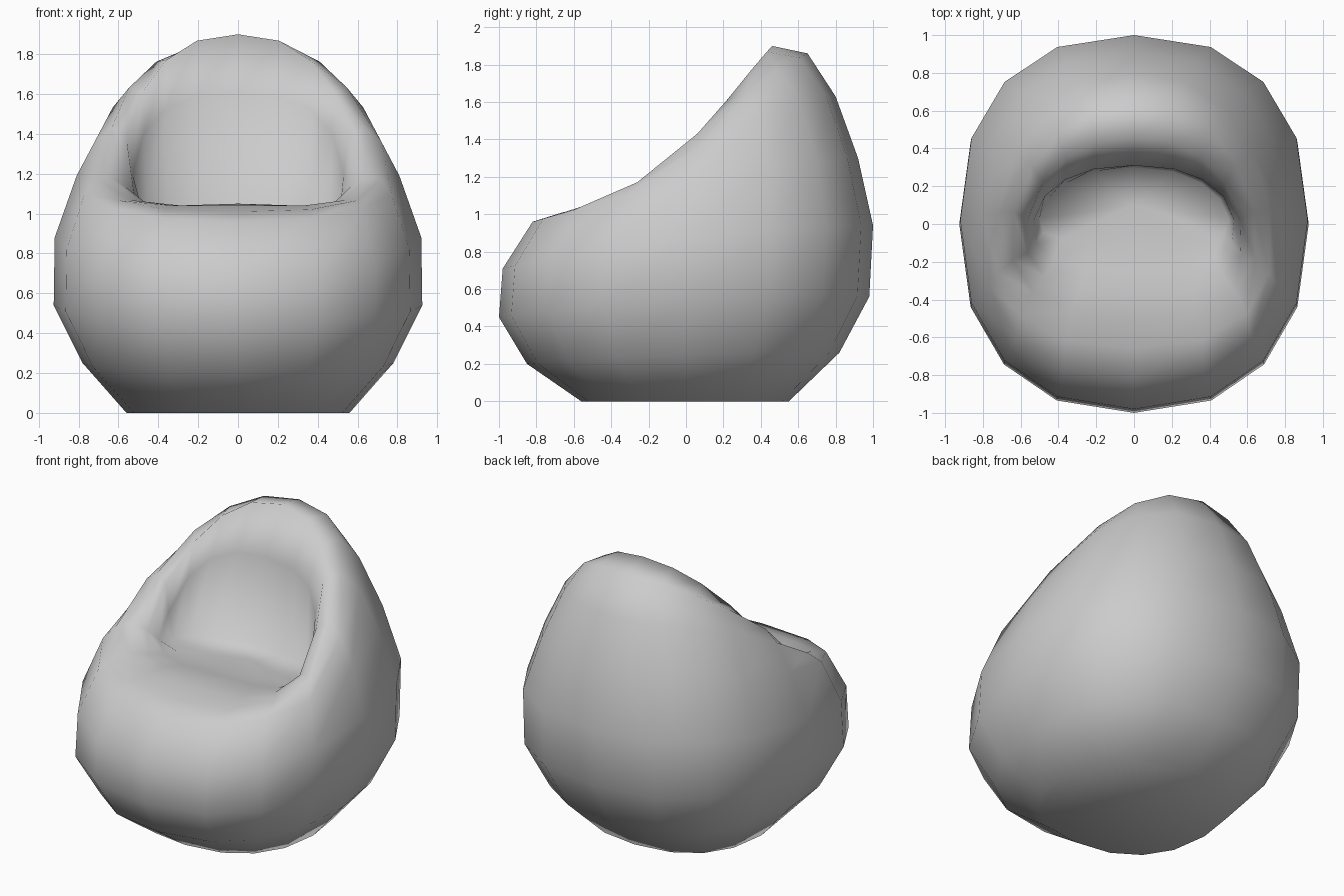
import bpy, bmesh, math

if "Cube" in bpy.data.objects:
    bpy.data.objects.remove(bpy.data.objects["Cube"])

SIDES = 16

# Lofted loops from base, over the rim, into the pocket:
# front y, front z, half width, side y, side z, back y, back z,
# taper, s-curve at front, s-curve at back
LOOPS = [
    (-.56, 0, .56, 0, 0, .55, 0, 0, 0, 0),
    (-.85, .20, .78, 0, .25, .82, .26, 0, 0, 0),
    (-1.0, .45, .925, 0, .54, .98, .56, 0, 0, 0),
    (-.98, .71, .92, .02, .88, 1.0, .94, 0, 0, 0),
    (-.82, .96, .81, .05, 1.19, .92, 1.30, .04, .1, .1),
    (-.66, 1.01, .72, .06, 1.36, .80, 1.63, .15, .4, .4),
    (-.50, 1.04, .635, .06, 1.43, .65, 1.86, .18, .5, .12),
    (-.38, 1.05, .56, .03, 1.38, .46, 1.90, .18, .5, .15),
    (-.25, 1.03, .53, .02, 1.20, .31, 1.60, .10, .3, .5),
    (-.10, 1.00, .50, .03, 1.02, .30, 1.00, .06, 0, 0),
]


def rounded(v):
    return math.copysign(abs(v) ** .85, v) if abs(v) > 1e-6 else 0.0


def through(front, side, back, c):
    return side + (back - front) / 2 * c + ((back + front) / 2 - side) * c * c


def make_loop(bm, spec):
    yf, zf, w, ys, zs, yb, zb, taper, kf, kb = spec
    verts = []
    for i in range(SIDES):
        a = 2 * math.pi * i / SIDES
        s, c = rounded(math.sin(a)), rounded(-math.cos(a))
        k = kb if c > 0 else kf
        z = through(zf, zs, zb, c) + (zb - zf) / 2 * k * (c - c ** 3)
        verts.append(bm.verts.new((w * s * (1 - taper * c), through(yf, ys, yb, c), z)))
    return verts


# Bean bag body
bm = bmesh.new()
loops = [make_loop(bm, s) for s in LOOPS]
for a, b in zip(loops, loops[1:]):
    for i in range(SIDES):
        j = (i + 1) % SIDES
        bm.faces.new((a[i], a[j], b[j], b[i]))

# Flat base and pocket floor
bm.faces.new(loops[0][::-1])
centre = bm.verts.new((0, .10, 1.0))
for i in range(SIDES):
    bm.faces.new((loops[-1][i], loops[-1][(i + 1) % SIDES], centre))
bmesh.ops.recalc_face_normals(bm, faces=bm.faces)
for f in bm.faces:
    f.smooth = True
mesh = bpy.data.meshes.new("bean_bag_chair")
bm.to_mesh(mesh)
bm.free()
bpy.context.collection.objects.link(bpy.data.objects.new("bean_bag_chair", mesh))
